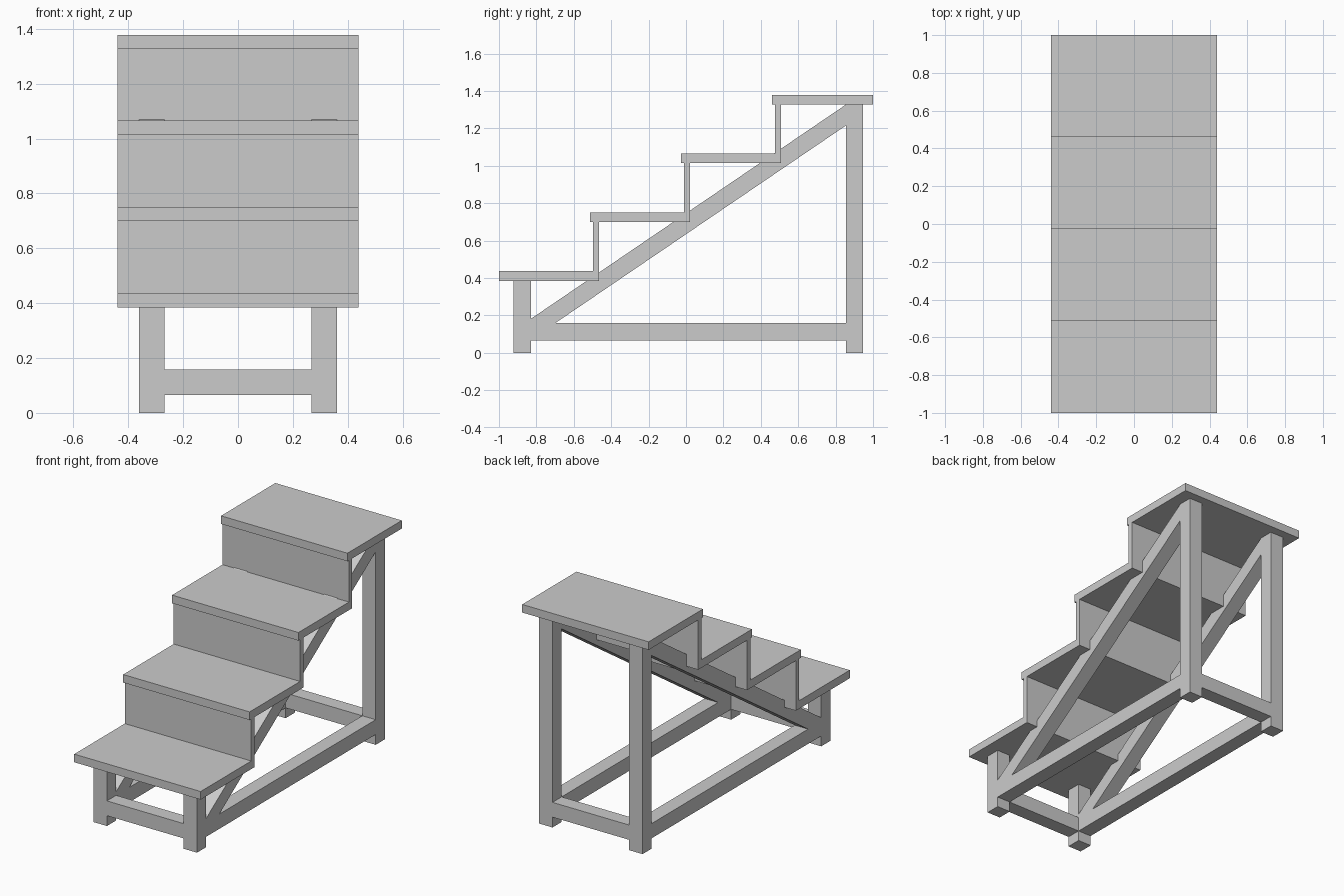
import bpy, bmesh

if "Cube" in bpy.data.objects:
    bpy.data.objects.remove(bpy.data.objects["Cube"])


def prism(name, profile, x0, x1):
    """Extrude a (y, z) profile from x0 to x1."""
    bm = bmesh.new()
    face = bm.faces.new([bm.verts.new((x0, y, z)) for y, z in profile])
    ext = bmesh.ops.extrude_face_region(bm, geom=[face])
    moved = [v for v in ext["geom"] if isinstance(v, bmesh.types.BMVert)]
    bmesh.ops.translate(bm, verts=moved, vec=(x1 - x0, 0, 0))
    bmesh.ops.recalc_face_normals(bm, faces=bm.faces)
    mesh = bpy.data.meshes.new(name)
    bm.to_mesh(mesh)
    bm.free()
    obj = bpy.data.objects.new(name, mesh)
    bpy.context.collection.objects.link(obj)
    return obj


def box(name, x, y, z):
    return prism(name, [(y[0], z[0]), (y[1], z[0]), (y[1], z[1]), (y[0], z[1])], *x)


def mirrored(obj):
    obj.modifiers.new("mirror", "MIRROR").use_axis[0] = True


W = 0.44                      # half width of the steps
POST = (0.267, 0.36)          # x range of the side frame
FRONT, BACK = (-0.922, -0.83), (0.855, 0.946)
RAIL_Z = (0.065, 0.158)

# Treads, each with a riser standing on its back edge
treads = [(-1.0, -0.465, 0.385), (-0.513, 0.021, 0.70),
          (-0.027, 0.507, 1.014), (0.46, 1.0, 1.327)]
T = 0.051
for i, (y0, y1, z) in enumerate(treads):
    box(f"tread_{i + 1}", (-W, W), (y0, y1), (z, z + T))
    if i < 3:
        box(f"riser_{i + 1}", (-W, W), (y1 - 0.032, y1), (z + T, treads[i + 1][2]))

# Legs, side rails and sloping stringers on both sides
mirrored(box("front_leg", POST, FRONT, (0, 0.385)))
mirrored(box("back_leg", POST, BACK, (0, 1.327)))
mirrored(box("side_rail", POST, (FRONT[1], BACK[0]), RAIL_Z))
mirrored(prism("stringer", [(-0.83, 0.158), (-0.70, 0.158), (0.855, 1.215),
                            (0.855, 1.327), (-0.83, 0.181)], *POST))

# Cross rails between the legs
for name, y in (("front_rail", FRONT), ("back_rail", BACK)):
    box(name, (-POST[0], POST[0]), y, RAIL_Z)
